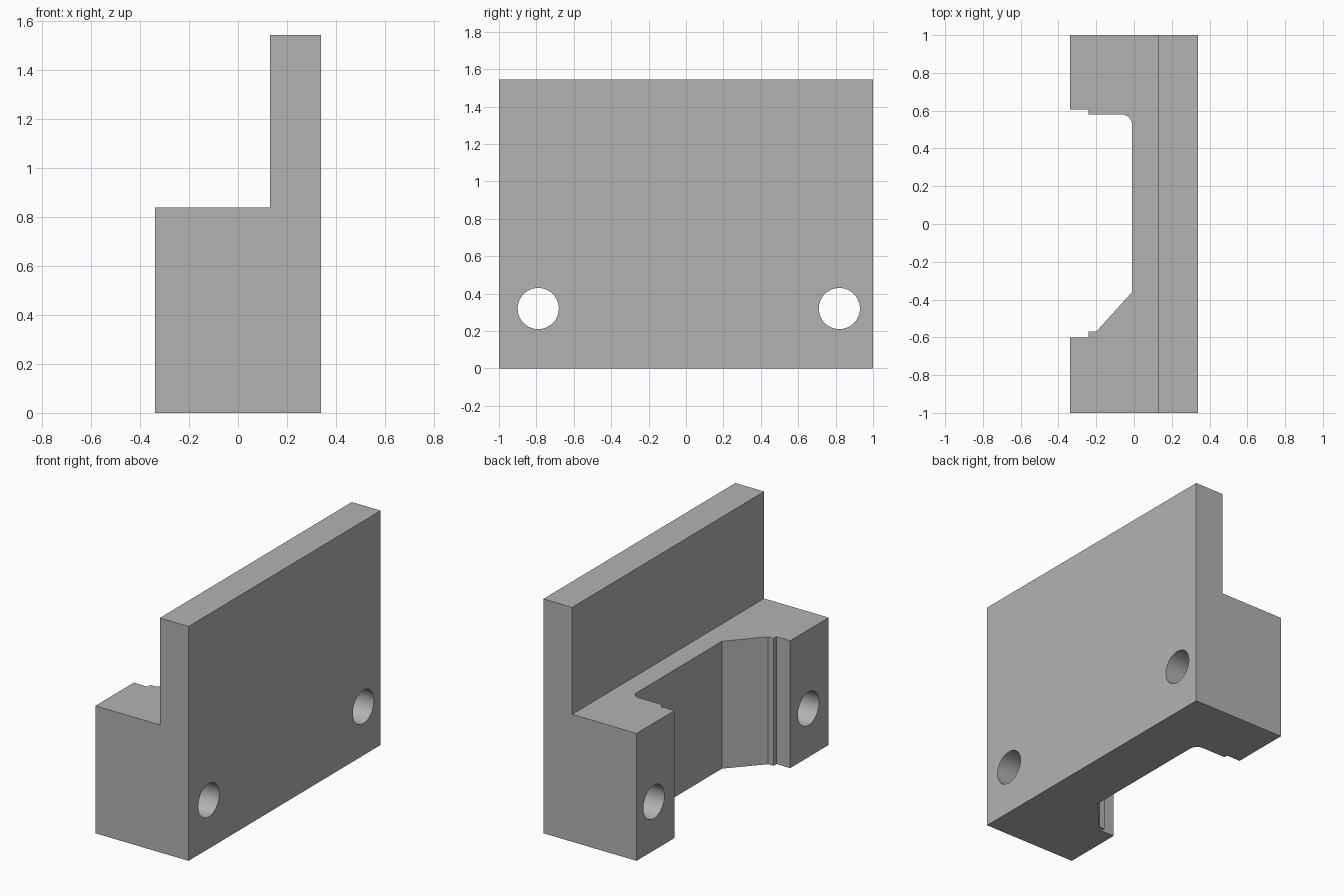
import bpy, bmesh, math
from mathutils import Vector

cube = bpy.data.objects.get("Cube")
if cube:
    bpy.data.objects.remove(cube, do_unlink=True)

BACK, STEP, FRONT = -0.34, 0.13, 0.34
LEDGE_Z, TOP_Z = 0.84, 1.545
FILLET = 0.055

gray = bpy.data.materials.new("plain gray")
gray.use_nodes = True
color = (0.45, 0.45, 0.45, 1)
gray.diffuse_color = color
gray.node_tree.nodes["Principled BSDF"].inputs["Base Color"].default_value = color


def extrude_up(bm, face, height):
    """Raise a face straight up and return the new top face."""
    new = bmesh.ops.extrude_face_region(bm, geom=[face])["geom"]
    verts = [g for g in new if isinstance(g, bmesh.types.BMVert)]
    bmesh.ops.translate(bm, verts=verts, vec=Vector((0, 0, height)))
    return next(g for g in new if isinstance(g, bmesh.types.BMFace))


# Block outline: two arms around a recess with stepped lips, a rounded
# corner on one side and a chamfer on the other
center = (-0.01 - FILLET, 0.58 - FILLET)
corner = [(center[0] + FILLET * math.cos(a), center[1] + FILLET * math.sin(a))
          for a in (math.radians(90 * i / 8) for i in range(9))]
outline = [(STEP, -1), (STEP, 1), (BACK, 1), (BACK, 0.605), (-0.24, 0.605), (-0.24, 0.58)]
outline += list(reversed(corner))[::1]
outline += [(-0.01, -0.36), (-0.2, -0.57), (-0.24, -0.57), (-0.24, -0.6),
            (BACK, -0.6), (BACK, -1)]
# Arc must run from the arm side toward the recess floor
start = 6
outline[start:start + len(corner)] = sorted(corner, key=lambda p: p[0])

bm = bmesh.new()
verts = [bm.verts.new((x, y, 0)) for x, y in outline]
strip = [bm.verts.new((FRONT, y, 0)) for y in (-1, 1)]
block_base = bm.faces.new(verts)
plate_base = bm.faces.new((verts[0], strip[0], strip[1], verts[1]))

# Raise both areas to the ledge, then the plate alone to the top
bases = [block_base, plate_base]
new = bmesh.ops.extrude_face_region(bm, geom=bases, use_keep_orig=True)["geom"]
bmesh.ops.translate(bm, verts=[g for g in new if isinstance(g, bmesh.types.BMVert)],
                    vec=Vector((0, 0, LEDGE_Z)))
tops = [g for g in new if isinstance(g, bmesh.types.BMFace)]
plate_top = max(tops, key=lambda f: f.calc_center_median().x)
extrude_up(bm, plate_top, TOP_Z - LEDGE_Z)

# Merge coplanar faces and orient the shell outward
bmesh.ops.dissolve_limit(bm, angle_limit=math.radians(1),
                         verts=bm.verts[:], edges=bm.edges[:])
bmesh.ops.recalc_face_normals(bm, faces=bm.faces[:])
mesh = bpy.data.meshes.new("mounting_block")
bm.to_mesh(mesh)
bm.free()
mesh.materials.append(gray)
block = bpy.data.objects.new("mounting_block", mesh)
bpy.context.collection.objects.link(block)

# Bolt holes through both arms
for side, y in (("right", -0.79), ("left", 0.82)):
    bpy.ops.mesh.primitive_cylinder_add(vertices=48, radius=0.11, depth=1,
                                        location=(0, y, 0.32),
                                        rotation=(0, math.pi / 2, 0))
    cutter = bpy.context.object
    cutter.name = side + "_bolt_hole_cutter"
    cutter.hide_render = True
    cutter.data.materials.append(gray)
    cut = block.modifiers.new(side + "_bolt_hole", 'BOOLEAN')
    cut.operation = 'DIFFERENCE'
    cut.solver = 'EXACT'
    cut.object = cutter
    bpy.context.view_layer.objects.active = block
    bpy.ops.object.modifier_apply(modifier=cut.name)
    bpy.data.objects.remove(cutter, do_unlink=True)

# Smooth the holes and rounded corner while keeping edges crisp
bpy.ops.object.select_all(action='DESELECT')
block.select_set(True)
bpy.context.view_layer.objects.active = block
bpy.ops.object.shade_smooth_by_angle(angle=math.radians(25))
